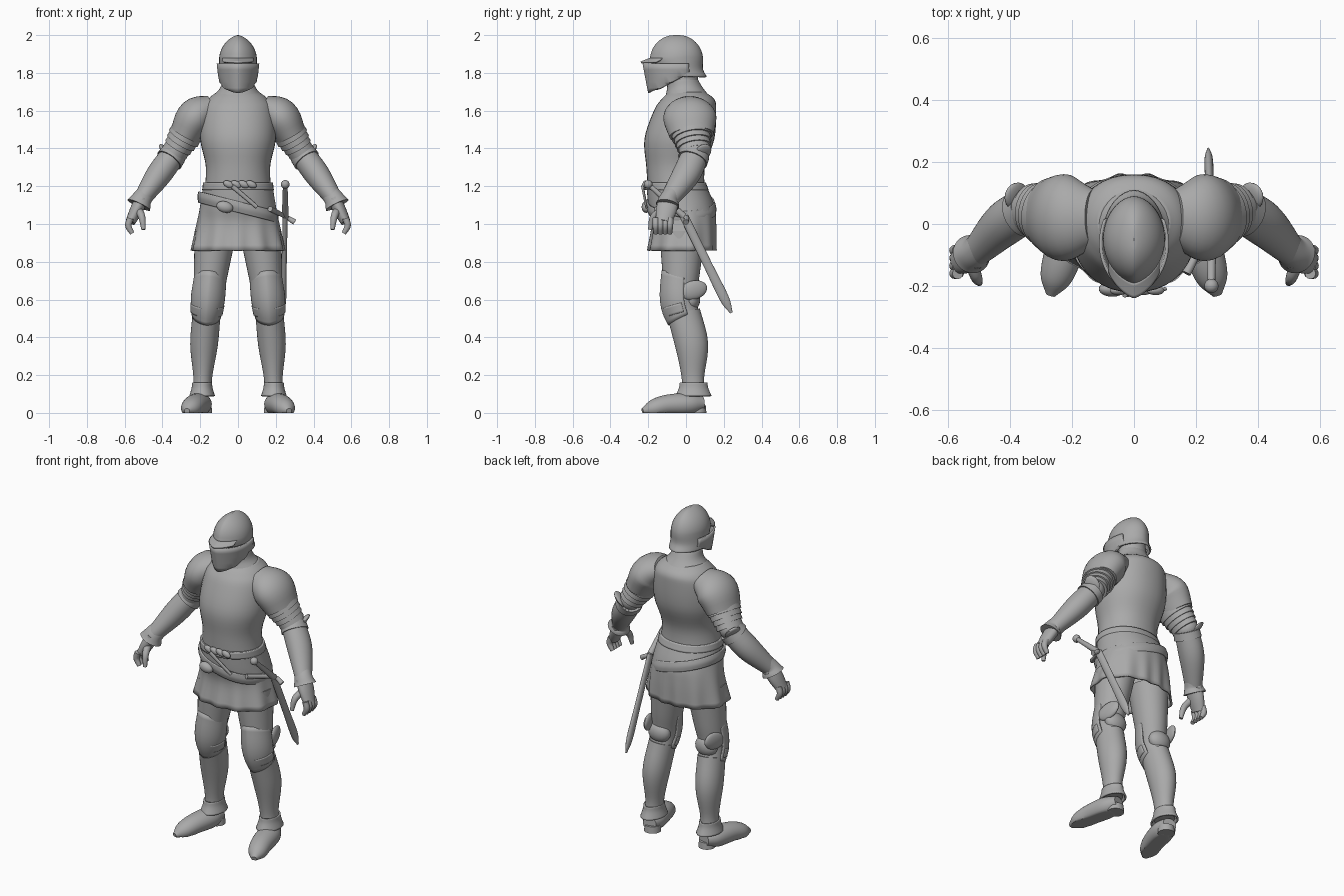
import bpy, bmesh, math
from mathutils import Vector, Matrix, Euler

default_cube = bpy.data.objects.get("Cube")
if default_cube:
    bpy.data.objects.remove(default_cube)

steel = bpy.data.materials.new("plain_grey")
steel.use_nodes = True
steel.diffuse_color = (.4, .4, .4, 1)
steel.node_tree.nodes["Principled BSDF"].inputs["Base Color"].default_value = steel.diffuse_color


def finish(name, bm, pair=False, thick=0):
    bmesh.ops.recalc_face_normals(bm, faces=bm.faces)
    mesh = bpy.data.meshes.new(name)
    bm.to_mesh(mesh)
    bm.free()
    mesh.materials.append(steel)
    part = bpy.data.objects.new(name, mesh)
    bpy.context.collection.objects.link(part)
    bpy.ops.object.select_all(action='DESELECT')
    part.select_set(True)
    bpy.context.view_layer.objects.active = part
    bpy.ops.object.shade_smooth_by_angle(angle=math.radians(40))
    if thick:
        plate = part.modifiers.new("plate", 'SOLIDIFY')
        plate.thickness, plate.offset = thick, -1
    if pair:
        part.modifiers.new("mirror", 'MIRROR')


def resample(rows, steps=5):
    """Catmull-Rom curve through the rows."""
    rows = [Vector(row) for row in rows]
    ends = [rows[0] * 2 - rows[1]] + rows + [rows[-1] * 2 - rows[-2]]
    smooth = []
    for a, b, c, d in zip(ends, ends[1:], ends[2:], ends[3:]):
        for j in range(steps):
            t = j / steps
            bend = a * 2 - b * 5 + c * 4 - d
            twist = b * 3 - a - c * 3 + d
            smooth.append(b + (c - a + (bend + twist * t) * t) * t / 2)
    return smooth + [rows[-1]]


def loft(name, rows, tilt=False, ref=(0, 1, 0), segments=36, front=1, back=1, arc=180,
         caps=False, warp=None, **options):
    """Rows hold a centre and two radii; a front or back power above one makes a ridge."""
    rows = resample(rows)
    centres = [Vector(row[:3]) for row in rows]
    bm = bmesh.new()
    rings = []
    for i, (row, centre) in enumerate(zip(rows, centres)):
        side, ahead = Vector((1, 0, 0)), Vector((0, -1, 0))
        if tilt:
            along = centres[min(i + 1, len(rows) - 1)] - centres[max(i - 1, 0)]
            side = along.cross(Vector(ref)).normalized()
            ahead = along.normalized().cross(side)
        ring = []
        for j in range(segments + (arc < 180)):
            angle = math.radians(arc) * (2 * j / segments - 1)
            s, c = math.sin(angle), math.cos(angle)
            wide = math.copysign(abs(s) ** (front if c > 0 else back), s)
            point = centre + side * row[3] * wide + ahead * row[4] * c
            ring.append(bm.verts.new(warp(point) if warp else point))
        rings.append(ring)
    for low, high in zip(rings, rings[1:]):
        for j in range(segments):
            k = (j + 1) % len(low)
            bm.faces.new((low[j], low[k], high[k], high[j]))
    if caps:
        bm.faces.new(rings[0])
        bm.faces.new(rings[-1])
    finish(name, bm, **options)


def shell(name, rows, **options):
    """Level plate: each row is height, half width, front y, back y."""
    loft(name, [(0, (f + b) / 2, z, w, (b - f) / 2) for z, w, f, b in rows],
         thick=.01, **options)


def limb(name, points, radii, depth=1, pair=True, caps=True, **options):
    """Round part that follows a path of points."""
    loft(name, [(*p, r, r * depth) for p, r in zip(points, radii)],
         tilt=True, pair=pair, caps=caps, **options)


def blob(name, place, size, turn=(0, 0, 0), pair=False):
    bm = bmesh.new()
    turn = Euler([math.radians(a) for a in turn])
    bmesh.ops.create_uvsphere(bm, u_segments=20, v_segments=12, radius=1,
                              matrix=Matrix.LocRotScale(Vector(place), turn, Vector(size)))
    finish(name, bm, pair)


def up(point, height):
    return point + Vector((0, 0, height))


# Joints of the left side
SHOULDER, DELTOID = Vector((.13, .02, 1.62)), Vector((.22, .02, 1.57))
BICEP, ELBOW = Vector((.28, .03, 1.47)), Vector((.34, .05, 1.37))
FOREARM, WRIST = Vector((.42, 0, 1.26)), Vector((.51, -.09, 1.13))
KNUCKLES = Vector((.57, -.12, 1.01))
HIP, KNEE = Vector((.12, -.02, .95)), Vector((.16, -.03, .6))
CALF, ANKLE = Vector((.18, .03, .36)), Vector((.19, .04, .1))
BALL, TOE = Vector((.23, -.1, .04)), Vector((.27, -.23, .01))


# Helmet: keeled skull with a tail, visor cut up toward the back, brow rim
def skull_row(step):
    a = math.pi / 2 * step / 8
    return (0, -.05, 1.87 + .13 * math.sin(a), .1 * math.cos(a) ** 1.3, .01 + .13 * math.cos(a))


def visor_cut(p):
    return Vector((p.x, p.y, max(p.z, 1.8 + .55 * p.y)))


loft("helmet_skull", [skull_row(step) for step in range(8, -1, -1)]
     + [(0, -.04, 1.82, .1, .13), (0, -.03, 1.78, .1, .14)], front=1.3, back=1.1, thick=.01)
shell("visor", [(1.85, .103, -.22, .09), (1.69, .085, -.19, .09)],
      front=1.3, arc=120, warp=visor_cut)
shell("brow_rim", [(1.88, .1, -.19, .08), (1.86, .1, -.24, .08)], front=1.4, arc=60)

# Neck, gorget and cuirass
limb("neck", [Vector((0, -.03, 1.9)), Vector((0, -.01, 1.68))], [.075, .085], pair=False)
shell("gorget", [(1.67, .14, -.11, .13), (1.72, .095, -.1, .09), (1.77, .08, -.1, .06)])
shell("cuirass", [(1.15, .18, -.2, .1), (1.3, .17, -.21, .1), (1.45, .2, -.22, .15),
      (1.6, .19, -.17, .16), (1.66, .16, -.13, .15), (1.7, .11, -.09, .1)], front=.93, back=.9)


def folds(p):
    """Cloth folds deepen toward the hem."""
    swell = 1 + max(0, 1.1 - p.z) / 7 * math.cos(11 * math.atan2(p.x, -p.y))
    return Vector((p.x * swell, p.y * swell, p.z))


def slant(p):
    return up(p, -p.x / 4)


# Skirt and belts
shell("skirt", [(1.22, .18, -.21, .1), (1.1, .2, -.2, .15), (1, .22, -.18, .16),
      (.86, .25, -.2, .16)], segments=110, front=.9, back=.9, warp=folds)
shell("waist_belt", [(1.18, .19, -.22, .12), (1.22, .185, -.22, .105)], front=.93, back=.9)
shell("sword_belt", [(1.06, .21, -.2, .16), (1.09, .215, -.21, .16), (1.12, .21, -.21, .15)],
      front=.9, back=.9, warp=slant)
for i in range(4):
    blob("belt_knot", (.04 * i - .05, -.215, 1.21), (.03, .015, .018), (0, 25, 0))
blob("belt_pouch", (-.07, -.21, 1.09), (.045, .025, .03), (0, 15, 0))
limb("belt_end", [Vector((-.03, -.23, 1.2)), Vector((.1, -.21, 1.09))], [.012, .01],
     depth=.6, pair=False)

# Shoulders and arms
limb("pauldrons", [SHOULDER, DELTOID, BICEP], [.065, .1, .084], depth=1.4)
for i in range(4):
    t, radius = i / 4 - .2, .086 - .006 * i
    limb("arm_lames", [BICEP.lerp(ELBOW, t), BICEP.lerp(ELBOW, t + .35)],
         [radius, radius + .002], depth=1.2)
limb("forearms", [ELBOW, FOREARM, WRIST], [.065, .067, .045], depth=1.1)
limb("elbow_rims", [ELBOW, ELBOW.lerp(FOREARM, .3)], [.07, .074], depth=1.1)
blob("elbow_cops", up(ELBOW, .01), (.06, .07, .065), (0, 35, 0), pair=True)
blob("elbow_fans", ELBOW + Vector((.04, .04, .01)), (.016, .045, .055), (0, 40, 20), pair=True)
limb("gauntlet_cuffs", [WRIST.lerp(FOREARM, .25), WRIST, WRIST.lerp(KNUCKLES, .25)],
     [.049, .054, .066], depth=.95)

# Hands with curled fingers
limb("palms", [WRIST, WRIST.lerp(KNUCKLES, .5), KNUCKLES], [.035, .034, .026], depth=1.6)
for i in range(4):
    root = KNUCKLES + Vector((0, .025 * i - .04, .02))
    limb("fingers", [root, root + Vector((.01, 0, -.04)), root + Vector((-.01, 0, -.08))],
         [.018, .017, .012], segments=12)
limb("thumbs", [WRIST.lerp(KNUCKLES, .4), Vector((.51, -.17, 1.04)), Vector((.5, -.19, .97))],
     [.022, .019, .011], segments=12)


def knee_flare(p):
    """Edges spread apart toward the front."""
    return Vector((p.x, p.y, KNEE.z + (p.z - KNEE.z) * (1 - 2 * (p.y - KNEE.y))))


def above_ground(p):
    return Vector((p.x, p.y, max(p.z, 0)))


# Legs
limb("thighs", [HIP, HIP.lerp(KNEE, .6), KNEE, KNEE.lerp(CALF, .5)],
     [.11, .09, .076, .073], depth=1.1)
limb("knee_cops", [KNEE.lerp(HIP, .35), KNEE, KNEE.lerp(CALF, .4)], [.086, .09, .077],
     depth=1.2, front=1.2, arc=100, caps=False, thick=.01, warp=knee_flare)
limb("knee_lames", [KNEE.lerp(CALF, .1), KNEE.lerp(CALF, .3)], [.091, .085],
     depth=1.2, front=1.2, arc=90, caps=False, thick=.01)
blob("knee_wings", KNEE + Vector((.06, .07, .05)), (.02, .075, .05), (15, 0, 12), pair=True)
blob("knee_backs", KNEE + Vector((0, .06, 0)), (.07, .045, .06), pair=True)
limb("greaves", [KNEE.lerp(CALF, .3), CALF, CALF.lerp(ANKLE, .65), ANKLE],
     [.074, .073, .05, .052], depth=1.2)
limb("greave_flares", [up(ANKLE, .06), up(ANKLE, .03), up(ANKLE, -.01)], [.052, .056, .068],
     depth=1.4, back=1.15, caps=False, thick=.01)

# Shoes
heel = Vector((.185, .09, .05))
limb("shoes", [heel, heel.lerp(BALL, .4), BALL, BALL.lerp(TOE, .6), TOE],
     [.04, .065, .062, .05, .015], depth=.9, ref=(0, 0, 1), warp=above_ground)
sole = Vector((.185, .06, 0))
limb("heels", [up(sole, .04), sole], [.045, .048])

# Sword hung at the left hip
pommel, hilt, tip = Vector((.25, -.2, 1.21)), Vector((.25, -.01, 1.04)), Vector((.24, .24, .53))
blob("sword_pommel", pommel, (.023, .023, .023))
limb("sword_grip", [pommel, hilt], [.012, .018], pair=False)
limb("sword_guard", [Vector((.17, -.16, 1.08)), hilt, Vector((.3, 0, 1.01))],
     [.014, .012, .015], pair=False)
limb("sword_scabbard", [hilt, hilt.lerp(tip, .5), hilt.lerp(tip, .85), tip],
     [.013, .013, .014, .004], depth=1.8, pair=False)
